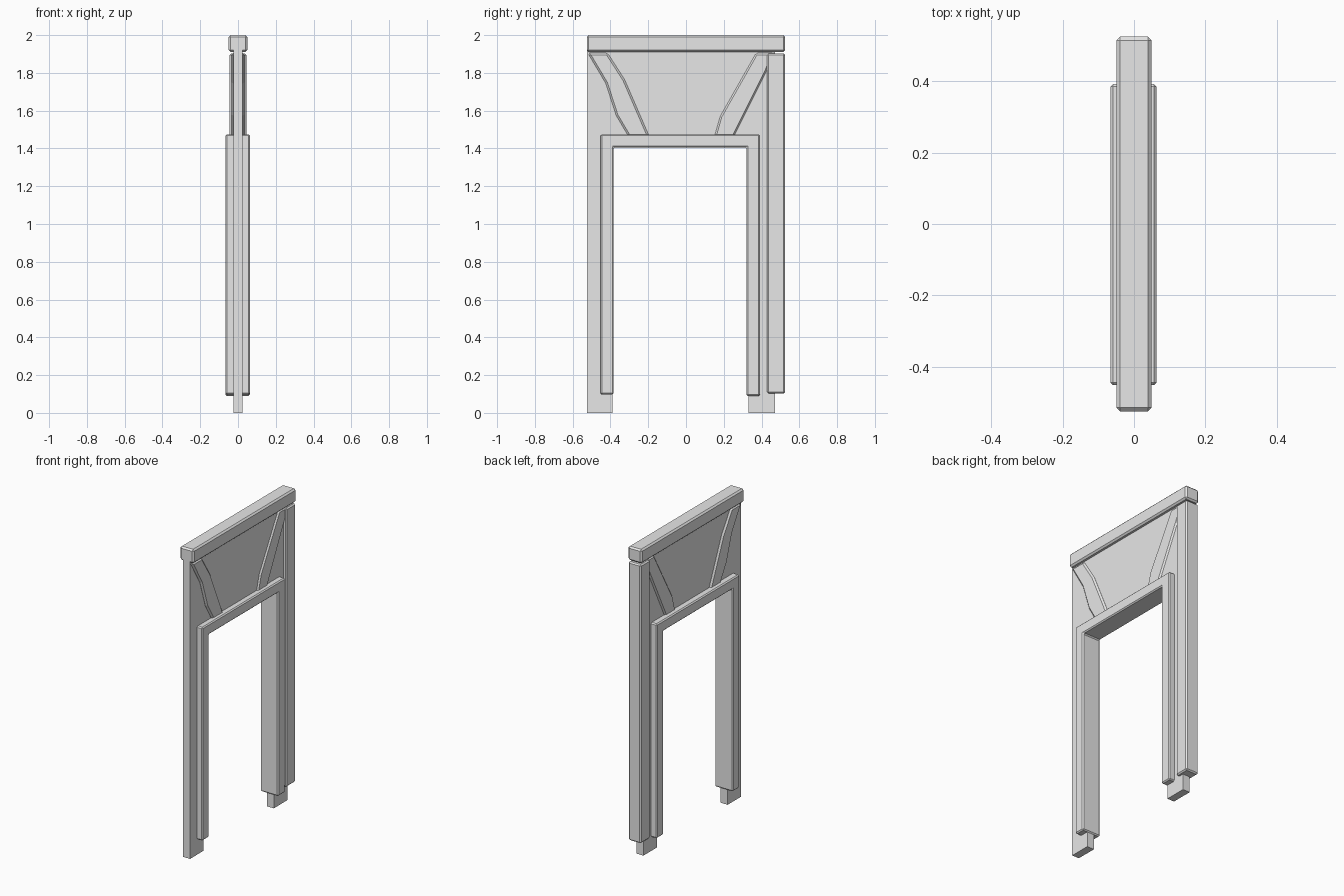
import bpy
import bmesh

cube = bpy.data.objects.get("Cube")
if cube:
    bpy.data.objects.remove(cube, do_unlink=True)

grey = bpy.data.materials.new("plain_grey")
grey.use_nodes = True
grey.diffuse_color = (0.8, 0.8, 0.8, 1)
grey.node_tree.nodes["Principled BSDF"].inputs["Base Color"].default_value = (0.8, 0.8, 0.8, 1)


def prism(name, profile, x0, x1, bevel=0.0):
    """Extrude a (y, z) outline from x0 to x1, with optional chamfered edges."""
    bm = bmesh.new()
    face = bm.faces.new([bm.verts.new((x0, y, z)) for y, z in profile])
    moved = bmesh.ops.extrude_face_region(bm, geom=[face])["geom"]
    verts = [v for v in moved if isinstance(v, bmesh.types.BMVert)]
    bmesh.ops.translate(bm, verts=verts, vec=(x1 - x0, 0, 0))
    bmesh.ops.recalc_face_normals(bm, faces=bm.faces)
    mesh = bpy.data.meshes.new(name)
    bm.to_mesh(mesh)
    bm.free()
    mesh.materials.append(grey)
    obj = bpy.data.objects.new(name, mesh)
    bpy.context.collection.objects.link(obj)
    if bevel:
        mod = obj.modifiers.new("chamfer", "BEVEL")
        mod.width = bevel
        mod.segments = 1
        mod.limit_method = "ANGLE"
    return obj


def box(y0, y1, z0, z1):
    return [(y0, z0), (y1, z0), (y1, z1), (y0, z1)]


def arch(y0, y1, top, in0, in1, in_top, foot0, foot1):
    """Outline of a wall or frame standing on two legs around an opening."""
    return [(y0, foot0), (y0, top), (y1, top), (y1, foot1),
            (in1, foot1), (in1, in_top), (in0, in_top), (in0, foot0)]


# Thin wall with the doorway cut out
prism("wall_panel", arch(-0.525, 0.47, 1.93, -0.39, 0.33, 1.42, 0, 0), -0.025, 0.025)

# Door frame projecting from both wall faces
prism("door_frame", arch(-0.452, 0.392, 1.475, -0.383, 0.32, 1.405, 0.097, 0.09),
      -0.066, 0.063, 0.007)

# Post at the back end and beam along the top
prism("back_post", box(0.43, 0.525, 0.102, 1.902), -0.045, 0.045, 0.008)
prism("top_beam", box(-0.525, 0.525, 1.91, 2.0), -0.049, 0.049, 0.01)

# Slanted braces above the doorway, running under the frame and beam
front_brace = [(-0.52, 1.905), (-0.425, 1.745), (-0.37, 1.575), (-0.305, 1.465),
               (-0.195, 1.465), (-0.325, 1.765), (-0.415, 1.905)]
back_brace = [(0.37, 1.905), (0.465, 1.905), (0.43, 1.815), (0.255, 1.465),
              (0.15, 1.465), (0.18, 1.57)]
prism("front_brace", front_brace, -0.036, 0.036, 0.01)
prism("back_brace", back_brace, -0.034, 0.034, 0.01)
